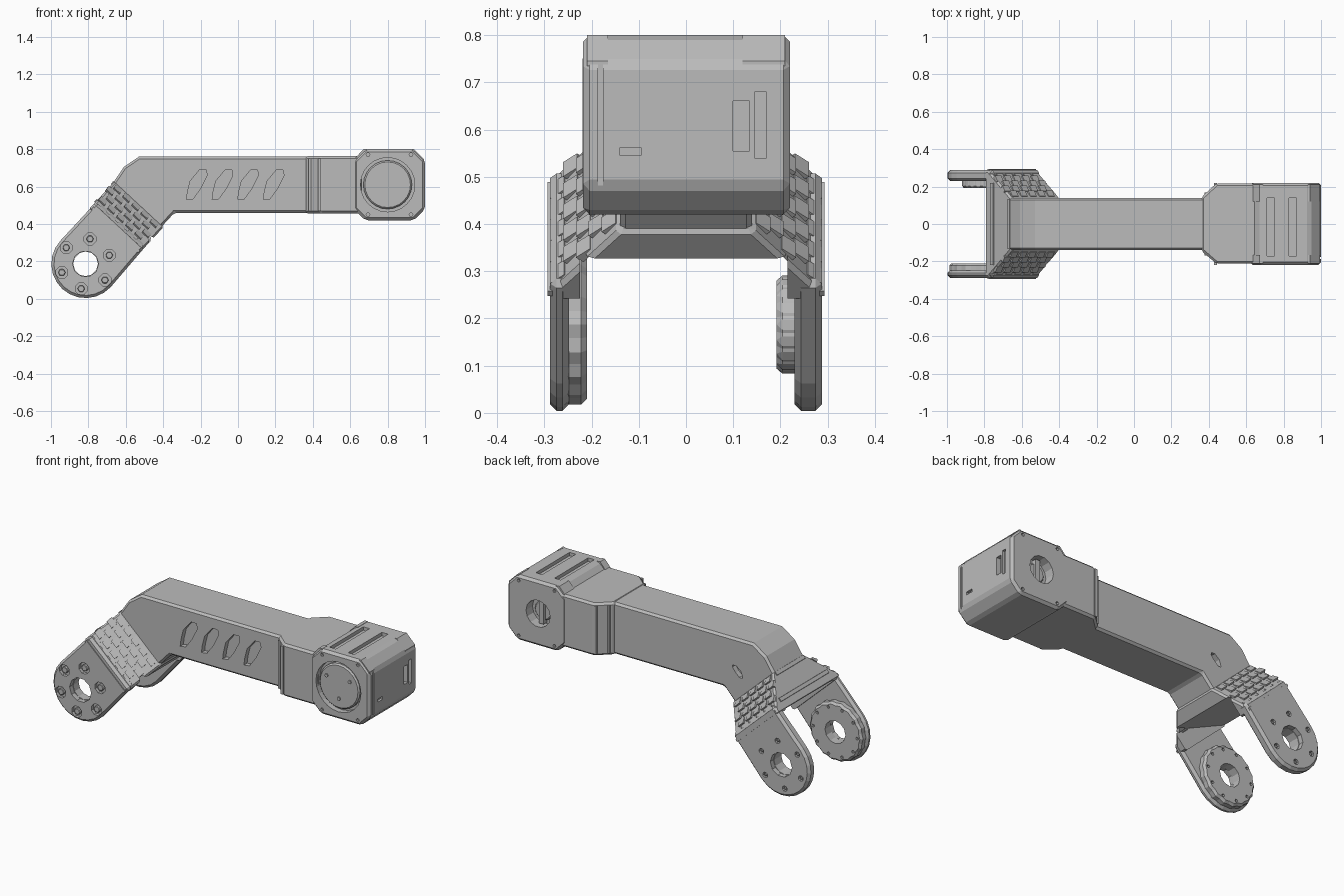
import bpy, bmesh, math
from mathutils import Vector

cube = bpy.data.objects.get("Cube")
if cube:
    bpy.data.objects.remove(cube, do_unlink=True)

grey = bpy.data.materials.new("Warm grey")
grey.use_nodes = True
COLOUR = (0.5, 0.5, 0.5, 1)
grey.diffuse_color = COLOUR
grey.node_tree.nodes["Principled BSDF"].inputs["Base Color"].default_value = COLOUR

PX, PZ = -0.815, 0.187       # fork pivot
CX, CZ = 0.81, 0.61          # housing centre


def fork(u, v):
    """Fork frame (along, across) to x, z."""
    return (PX + 0.68 * u - 0.733 * v, PZ + 0.733 * u + 0.68 * v)


def ngon(cx, cz, r, n, r2=None, turn=0.0):
    out = []
    for i in range(n):
        a = math.tau * (i + turn) / n
        k = r2 if r2 and i % 2 else r
        out.append((cx + k * math.cos(a), cz + k * math.sin(a)))
    return out


def finish(name, bm, bevel=0):
    bmesh.ops.recalc_face_normals(bm, faces=bm.faces[:])
    me = bpy.data.meshes.new(name)
    bm.to_mesh(me)
    bm.free()
    me.materials.append(grey)
    ob = bpy.data.objects.new(name, me)
    bpy.context.scene.collection.objects.link(ob)
    if bevel:
        m = ob.modifiers.new("Chamfer", 'BEVEL')
        m.width, m.segments, m.limit_method = bevel, 1, 'ANGLE'
        m.angle_limit = math.radians(40)
    return ob


def add_prism(bm, pts, y0, y1):
    """Polygon in x, z extruded along y."""
    f = bm.faces.new([bm.verts.new((x, y0, z)) for x, z in pts])
    r = bmesh.ops.extrude_face_region(bm, geom=[f])
    vs = [g for g in r["geom"] if isinstance(g, bmesh.types.BMVert)]
    bmesh.ops.translate(bm, verts=vs, vec=(0, y1 - y0, 0))


def prism(name, pts, y0, y1, bevel=0):
    bm = bmesh.new()
    add_prism(bm, pts, y0, y1)
    return finish(name, bm, bevel)


def add_hull(bm, pts):
    vs = [bm.verts.new(p) for p in pts]
    bmesh.ops.convex_hull(bm, input=vs)


def hull(name, pts, bevel=0):
    bm = bmesh.new()
    add_hull(bm, pts)
    bmesh.ops.dissolve_limit(bm, angle_limit=0.02, verts=bm.verts[:], edges=bm.edges[:])
    return finish(name, bm, bevel)


def box(x0, x1, y0, y1, z0, z1):
    return [(x, y, z) for x in (x0, x1) for y in (y0, y1) for z in (z0, z1)]


def cut(ob, cutters):
    """Subtract the cutters, bake the result and remove them."""
    for c in cutters:
        c.hide_render = True
        m = ob.modifiers.new("Cut", 'BOOLEAN')
        m.operation, m.object, m.solver = 'DIFFERENCE', c, 'EXACT'
    deps = bpy.context.evaluated_depsgraph_get()
    deps.update()
    me = bpy.data.meshes.new_from_object(ob.evaluated_get(deps))
    ob.modifiers.clear()
    ob.data = me
    for c in cutters:
        bpy.data.objects.remove(c, do_unlink=True)


# Beam with bent elbow, slanted front vents and a small rear port
beam = prism("beam", [(0.4, 0.46), (0.4, 0.76), (-0.53, 0.76), (-0.61, 0.705),
                      fork(0.36, 0.178), fork(0.36, -0.163), (-0.34, 0.46)],
             -0.14, 0.14, 0.012)
VENT = [(-0.055, -0.08), (-0.02, -0.075), (0.02, -0.02), (0.055, 0.05),
        (0.05, 0.08), (0.015, 0.08), (-0.035, 0.02), (-0.05, -0.04)]
cutters = [prism("vent_cutter", [(-0.22 + 0.137 * i + x, 0.61 + z) for x, z in VENT], -0.2, -0.11)
           for i in range(4)]
cutters.append(prism("port_cutter", [(-0.43 + 0.6 * x, 0.57 + 0.4 * z) for x, z in VENT], 0.11, 0.2))
cut(beam, cutters)

# Flared neck between the beam and the housing
hull("housing_neck", box(0.36, 0.38, -0.143, 0.143, 0.457, 0.763)
     + box(0.44, 0.66, -0.212, 0.217, 0.457, 0.763), 0.012)
for x in (0.385, 0.435):
    w = 0.146 + max(0, x - 0.37) * 1.0
    hull("neck_rib", box(x - 0.008, x + 0.008, -w - 0.008, w + 0.008, 0.47, 0.75))

# Motor housing
e, s = 0.19, 0.13
housing = prism("housing", [(CX + e, CZ - s), (CX + e, CZ + s), (CX + s, CZ + e), (CX - s, CZ + e),
                            (CX - e, CZ + s), (CX - e, CZ - s), (CX - s, CZ - e), (CX + s, CZ - e)],
                -0.218, 0.22, 0.014)
cutters = [prism("front_cutter", ngon(0.8, CZ, 0.145, 24), -0.3, -0.185),
           prism("rear_cutter", ngon(0.8, CZ, 0.078, 14), 0.16, 0.3),
           hull("slot_cutter", box(0.71, 0.75, -0.17, 0.14, 0.78, 0.9)),
           hull("slot_cutter", box(0.83, 0.87, -0.17, 0.14, 0.78, 0.9)),
           hull("socket_cutter", box(0.975, 1.1, 0.1, 0.135, 0.555, 0.66)),
           hull("latch_cutter", box(0.985, 1.1, 0.145, 0.17, 0.54, 0.68)),
           hull("pin_cutter", box(0.985, 1.1, -0.14, -0.095, 0.545, 0.562)),
           hull("seam_cutter", box(0.995, 1.1, -0.186, -0.176, 0.3, 0.9))]
for dx in (-1, 1):
    for dz in (-1, 1):
        for y in (-0.22, 0.22):
            cutters.append(prism("screw_cutter", ngon(CX + dx * 0.115, CZ + dz * 0.16, 0.01, 6),
                                 y - 0.015, y + 0.015))
cut(housing, cutters)

# Front cap, its screws, rear shaft bar and top corner tabs
prism("front_cap", ngon(0.8, CZ, 0.13, 24), -0.212, -0.17, 0.008)
for x, z in ((0.72, 0.655), (0.87, 0.655), (0.8, 0.54)):
    prism("cap_screw", ngon(x, z, 0.011, 6), -0.218, -0.2)
hull("rear_shaft_bar", box(0.785, 0.815, 0.15, 0.19, 0.54, 0.68))
prism("rear_ring", ngon(0.8, CZ, 0.055, 14), 0.15, 0.175, 0.006)
for y0, y1 in ((-0.21, -0.165), (0.12, 0.21)):
    hull("corner_tab", box(0.93, 0.94, y0, y1, 0.78, 0.8) + box(0.985, 0.995, y0, y1, 0.735, 0.745))
    hull("rear_corner_tab", box(0.625, 0.635, y0, y1, 0.735, 0.75) + box(0.67, 0.69, y0, y1, 0.785, 0.8))

# Fork neck widening from the beam to the two plates
U0, U1, W0, W1 = 0.253, 0.43, 0.285, 0.142
pts = []
for u, w in ((0.225, W0), (U0, W0), (U1, W1)):
    for v in (-0.172, 0.186):
        x, z = fork(u, v)
        pts += [(x, -w, z), (x, w, z)]
neck = hull("fork_neck", pts, 0.01)
cut(neck, [prism("clearance_cutter", [fork(0.1, 0.3), fork(0.225, 0.2), fork(0.36, -0.2),
                                      fork(0.1, -0.3)], -0.225, 0.215)])

# Cross steps on the upper slope of the neck
for u, w in ((0.27, 0.22), (0.4, 0.13), (0.46, 0.125)):
    prism("cross_step", [fork(u, 0.17), fork(u + 0.03, 0.17), fork(u + 0.025, 0.192),
                         fork(u + 0.005, 0.192)], -w, w)

# Overlapping grip scales on both flared sides
for side, name in ((-1, "right_grip"), (1, "left_grip")):
    bm = bmesh.new()
    for row in range(5):
        for col in range(5):
            v0 = -0.16 + 0.066 * col + (0.028 if row % 2 else 0)
            scale = []
            for t, h in ((0.04, 0.011), (0.2, 0.002)):
                t += row * 0.19
                for v in (v0, v0 + 0.045):
                    for k in (h, -0.01):
                        u = U0 + (U1 - U0) * min(t, 1) + 0.63 * k
                        y = W0 + (W1 - W0) * min(t, 1) + 0.77 * k
                        x, z = fork(u, v + 0.02 * t)
                        scale.append((x, side * y, z))
            add_hull(bm, scale)
    finish(name, bm)

# Fork plates with pivot hole, bolt ring and inner disc
R = 0.183
arc = [fork(R * math.cos(a), R * math.sin(a))
       for a in (math.pi / 2 + math.pi * i / 12 for i in range(13))]
outline = arc + [fork(0.28, -0.172), fork(0.28, 0.183)]
bolt_spots = [(PX + 0.135 * math.cos(a), PZ + 0.135 * math.sin(a))
              for a in (math.radians(20 + 60 * i) for i in range(6))]
for side, inner, disc_in, disc_r, name in ((-1, 0.248, 0.21, 0.172, "right"),
                                           (1, 0.23, 0.192, 0.108, "left")):
    plate = prism(name + "_fork_plate", outline, side * inner, side * 0.288, 0.014)
    holes = [prism("hole_cutter", ngon(PX, PZ, 0.07, 10), side * 0.1, side * 0.4)]
    holes += [prism("bolt_cutter", ngon(x, z, 0.034 if side < 0 else 0.016, 8, turn=0.5),
                    side * 0.27, side * 0.4) for x, z in bolt_spots]
    cut(plate, holes)
    for x, z in bolt_spots:
        prism(name + "_fork_bolt", ngon(x, z, 0.02 if side < 0 else 0.009, 6),
              side * 0.26, side * 0.286, 0.003)
    disc = prism(name + "_hub_disc", ngon(PX, PZ, disc_r, 36, disc_r - 0.006),
                 side * disc_in, side * 0.26, 0.012)
    pins = [prism("pin_cutter", ngon(*p, 0.009, 6), side * 0.1, side * (disc_in + 0.012))
            for p in ngon(PX, PZ, disc_r - 0.03, 10)]
    cut(disc, [prism("hole_cutter", ngon(PX, PZ, 0.066, 12), side * 0.1, side * 0.4)] + pins)
    # Raised seam where the plate meets the neck
    prism(name + "_plate_seam", [fork(0.235, -0.165), fork(0.25, -0.165),
                                 fork(0.25, 0.175), fork(0.235, 0.175)], side * 0.27, side * 0.293)
